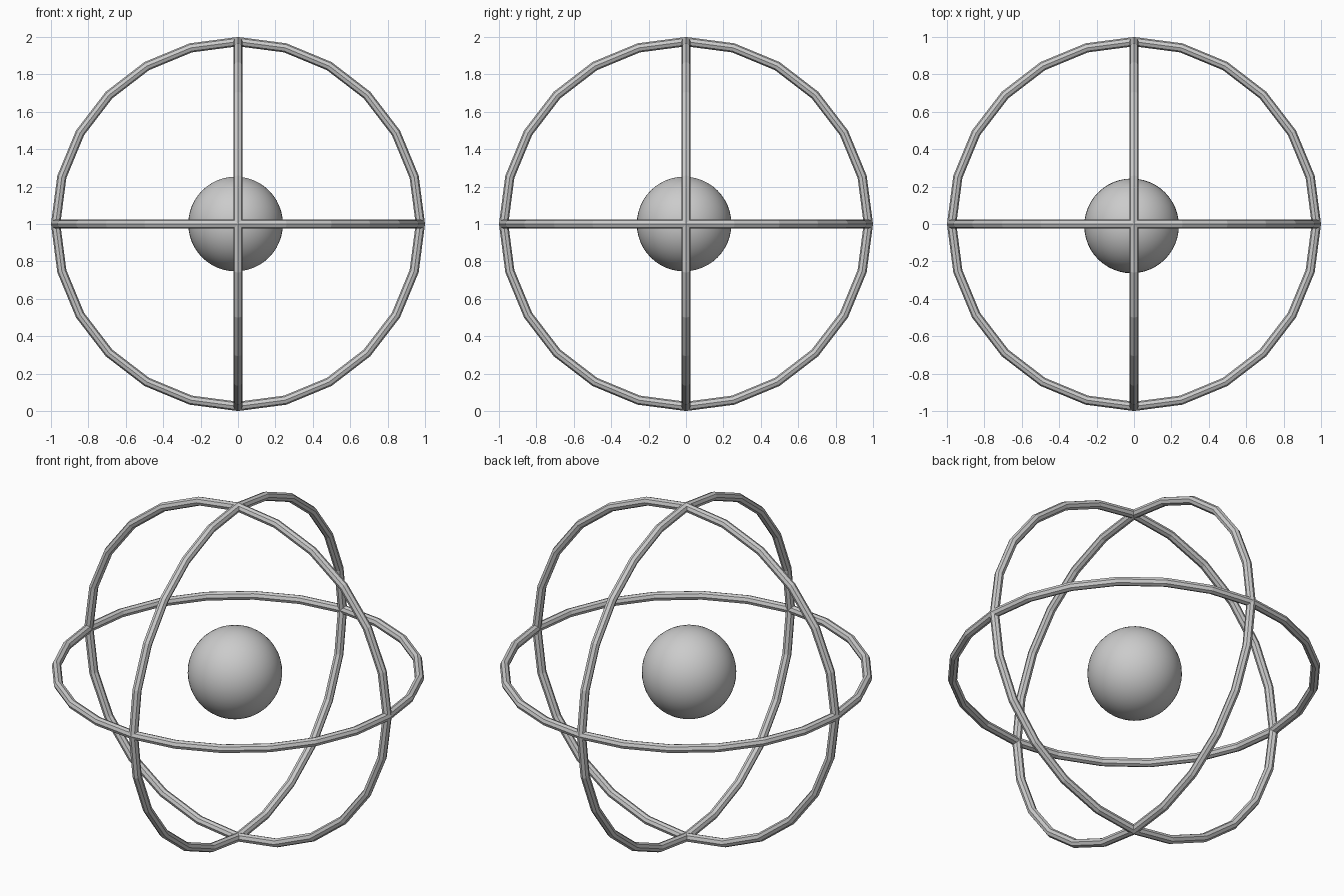
import bpy
from math import pi

if "Cube" in bpy.data.objects:
    bpy.data.objects.remove(bpy.data.objects["Cube"])

R_TUBE = 0.025
R_RING = 1.0 - R_TUBE


def ring(name, rot):
    # flat-faced hoop with 24 segments
    bpy.ops.mesh.primitive_torus_add(
        major_segments=24, minor_segments=8,
        major_radius=R_RING, minor_radius=R_TUBE,
        location=(0, 0, 1), rotation=rot)
    ob = bpy.context.object
    ob.name = name
    bpy.ops.object.shade_flat()
    return ob


# three mutually perpendicular hoops
ring("horizontal_ring", (0, 0, 0))
ring("front_ring", (pi / 2, 0, 0))
ring("side_ring", (0, pi / 2, 0))

# smooth core ball, very slightly off centre
bpy.ops.mesh.primitive_uv_sphere_add(
    segments=48, ring_count=24, radius=0.253, location=(-0.013, -0.01, 1.0))
core = bpy.context.object
core.name = "core_ball"
bpy.ops.object.shade_smooth()
